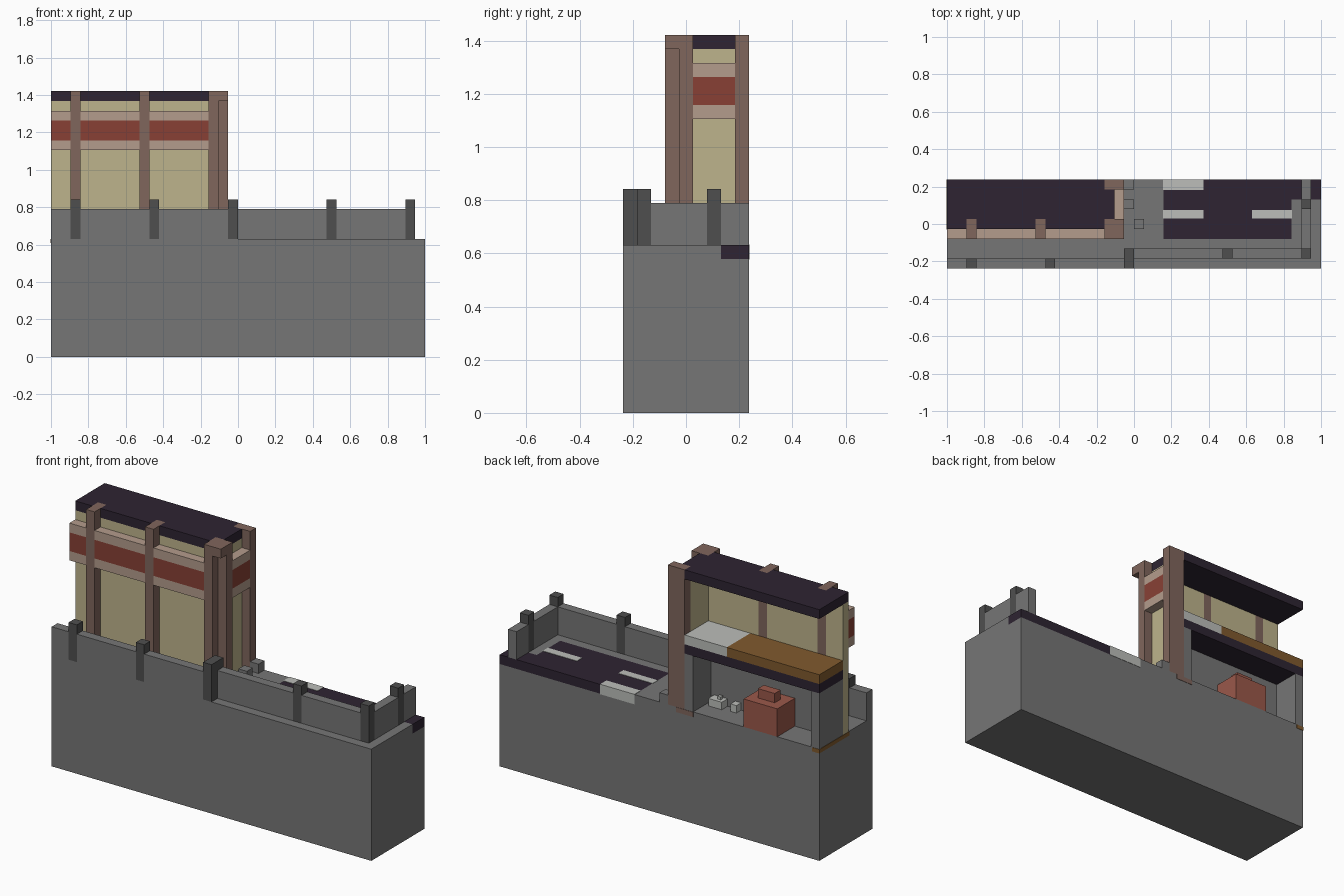
import bpy
import bmesh
from mathutils import Matrix, Vector

default_cube = bpy.data.objects.get("Cube")
if default_cube:
    bpy.data.objects.remove(default_cube, do_unlink=True)

# The whole model sits on a regular block grid
UNIT = 2 / 38
ORIGIN = Vector((-1.0, -4.5 * UNIT, 0.0))


def linear(channel):
    c = channel / 255
    return c / 12.92 if c <= 0.04045 else ((c + 0.055) / 1.055) ** 2.4


def make_material(name, red, green, blue):
    material = bpy.data.materials.new(name)
    material.use_nodes = True
    colour = (linear(red), linear(green), linear(blue), 1.0)
    material.diffuse_color = colour
    material.node_tree.nodes["Principled BSDF"].inputs["Base Color"].default_value = colour
    return material


stone = make_material("stone grey", 118, 118, 118)
dark_stone = make_material("dark stone", 79, 79, 79)
plaster = make_material("cream plaster", 190, 180, 140)
pink = make_material("pale pink trim", 180, 156, 140)
red = make_material("brick red", 136, 64, 53)
timber = make_material("brown timber", 128, 102, 92)
dark = make_material("dark plum", 46, 36, 50)
white = make_material("pale grey", 188, 190, 186)
tan = make_material("tan wood", 128, 90, 46)
terracotta = make_material("terracotta", 154, 88, 74)


def build(name, material, *blocks, proud=0.0):
    """Make one object from blocks, each given as x, y and z grid ranges."""
    bm = bmesh.new()
    for ranges in blocks:
        low = ORIGIN + UNIT * Vector([r[0] for r in ranges])
        high = ORIGIN + UNIT * Vector([r[1] for r in ranges])
        size = high - low + Vector((proud, proud, proud)) * 2
        place = Matrix.Translation((low + high) / 2) @ Matrix.Diagonal(size).to_4x4()
        bmesh.ops.create_cube(bm, size=1.0, matrix=place)
    mesh = bpy.data.meshes.new(name)
    bm.to_mesh(mesh)
    bm.free()
    mesh.materials.append(material)
    obj = bpy.data.objects.new(name, mesh)
    bpy.context.collection.objects.link(obj)
    return obj


# Foundation and its top course
course = (11, 12)
build("foundation", stone, ((0, 38), (0, 9), (0, 11)))
build("stone_floor", stone,
      ((0, 22), (0, 9), course), ((22, 35), (0, 3), course), ((35, 38), (0, 7), course))
build("dark_floor", dark, ((22, 35), (3, 9), course), ((35, 38), (7, 9), course))
build("floor_markings", white,
      ((22, 26), (8, 9), course), ((22, 26), (5.1, 5.9), course),
      ((31, 35), (5.1, 5.9), course), proud=0.002)

# Parapets and their posts
parapet = (12, 15)
post = (12, 16)
build("lower_parapet", stone, ((0, 2), (0, 1), parapet), ((3, 10), (0, 1), parapet),
      ((11, 18), (0, 1), parapet))
build("terrace_parapet", stone, ((19, 28), (1, 2), parapet), ((29, 36), (1, 2), parapet))
build("end_parapet", stone, ((36, 37), (2, 6), parapet), ((36, 37), (7, 9), parapet))
for number, (x, y_range) in enumerate(
        [(2, (0, 1)), (10, (0, 1)), (18, (0, 2)), (28, (1, 2)), (36, (1, 2)), (36, (6, 7))]):
    build(f"parapet_post_{number + 1}", dark_stone, ((x, x + 1), y_range, post))
build("terrace_stones", stone, *[((x, x + 1), (y, y + 1), (12, 13))
                                 for x, y in [(18, 6), (18, 8), (19, 4)]])

# Timber columns, with a capped notch at the front corner
full = (12, 27)
for x in (2, 9):
    build(f"front_column_{x}", timber, ((x, x + 1), (3, 5), full))
build("corner_column", timber, ((16, 17), (3, 5), full), ((17, 18), (4, 5), full))
build("corner_cap", timber, ((17, 18), (3, 4), (26, 27)))
build("back_column", timber, ((16, 18), (8, 9), full))

# Walls, striped trim and roof edge fill the bays between the columns
bays = [(0, 2), (3, 9), (10, 16)]
wall_height = (12, 26)
build("front_wall", plaster, *[(bay, (4, 5), wall_height) for bay in bays])
build("side_wall", plaster, ((16, 17), (5, 8), wall_height))
stripes = [("lower_trim", pink, (21, 22)), ("red_band", red, (22, 24)),
           ("upper_trim", pink, (24, 25))]
for name, material, height in stripes:
    build(name, material, *[(bay, (3, 4), height) for bay in bays],
          ((17, 18), (5, 8), height))
roof = (26, 27)
build("roof", dark, ((0, 16), (5, 9), roof), ((16, 17), (5, 8), roof),
      *[(bay, (4, 5), roof) for bay in bays])

# Upper floor
build("upper_floor_slab", dark, ((0, 16), (5, 9), (18, 19)))
build("upper_floor_wood", tan, ((0, 11), (5, 9), (19, 20)))
build("upper_floor_pale", white, ((11, 16), (5, 9), (19, 20)))

# Ground floor lining, open at the back
room = (12, 18)
build("room_lining", stone, ((1, 15), (5, 6), room), ((0, 1), (5, 9), room),
      ((15, 16), (5, 9), room))

# Ground floor furniture
build("stove", terracotta, ((5, 9), (6, 9), (12, 15)), ((6, 8), (7, 8), (15, 16)))
build("stools", white, ((13, 14.6), (6, 7), (12, 12.8)), ((11.4, 12.1), (6, 6.8), (12, 12.8)),
      ((13.4, 13.8), (6.2, 6.6), (12.8, 13.1)))

# Worn timber sills on the outer faces
build("column_foot", timber, ((15, 17), (8.9, 9), (11.5, 11.95)), proud=0.002)
build("end_sill", tan, ((0, 0.1), (4, 9), (11.6, 11.95)),
      ((0, 0.8), (8.9, 9), (11.6, 11.95)), proud=0.002)
